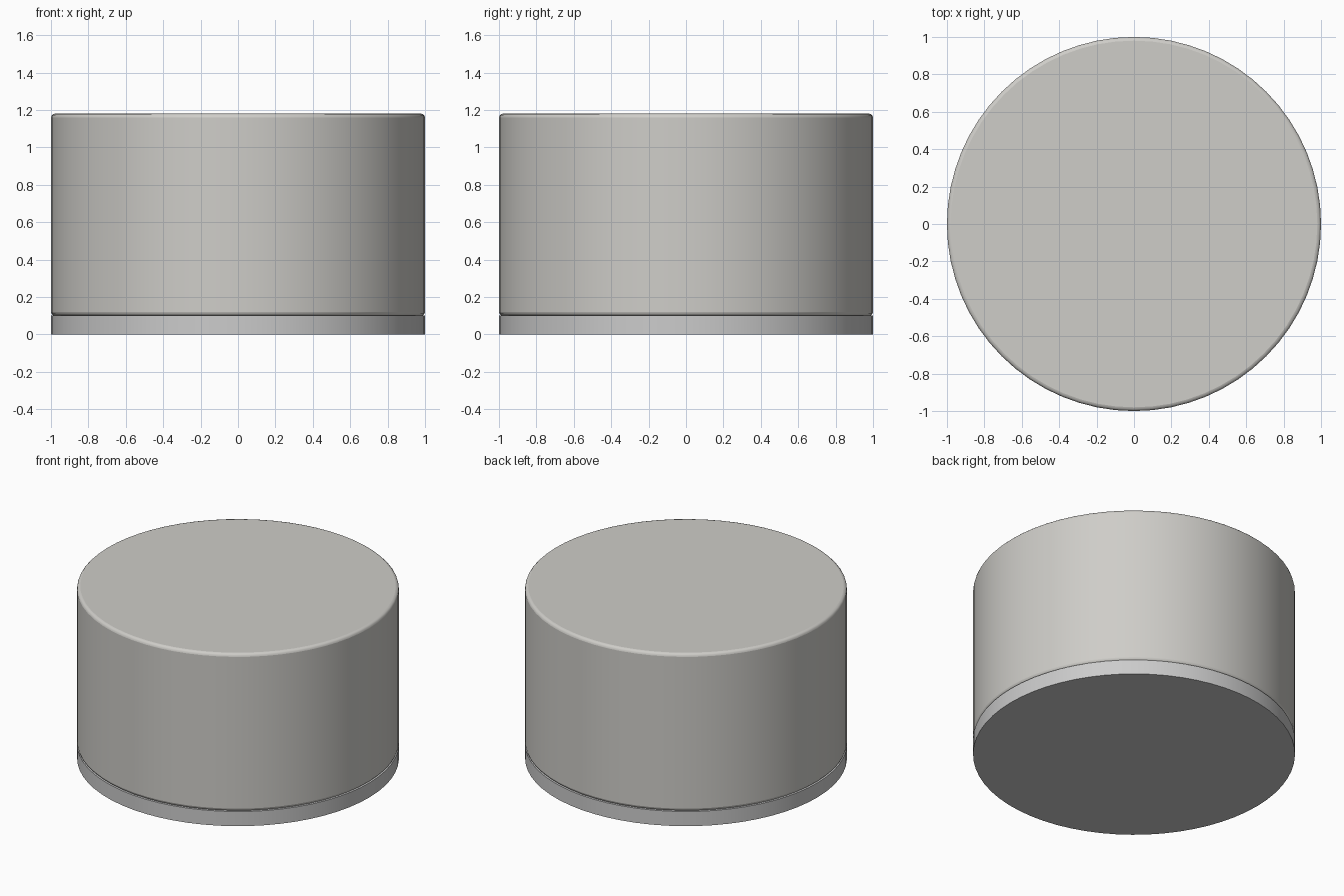
import bpy, math

if "Cube" in bpy.data.objects:
    bpy.data.objects.remove(bpy.data.objects["Cube"])

SIDES = 64


def disc(name, z0, z1, color, bevel=0.0):
    """Upright cylinder between two heights, with optional rounded rims."""
    bpy.ops.mesh.primitive_cylinder_add(vertices=SIDES, radius=1.0, depth=z1 - z0,
                                        location=(0, 0, (z0 + z1) / 2))
    obj = bpy.context.object
    obj.name = name
    if bevel:
        mod = obj.modifiers.new("rounded_rims", 'BEVEL')
        mod.width = bevel
        mod.segments = 3
        mod.limit_method = 'ANGLE'
        mod.angle_limit = math.radians(40)
    bpy.ops.object.shade_smooth_by_angle(angle=math.radians(30))
    mat = bpy.data.materials.new(name + "_grey")
    mat.diffuse_color = color
    mat.use_nodes = True
    mat.node_tree.nodes["Principled BSDF"].inputs["Base Color"].default_value = mat.diffuse_color
    obj.data.materials.append(mat)
    return obj


# Thin sharp-edged base plate
disc("base_plate", 0.0, 0.10, (0.60, 0.61, 0.62, 1))

# Main drum with softened top and bottom rims
disc("drum_body", 0.10, 1.18, (0.62, 0.61, 0.58, 1), bevel=0.02)
